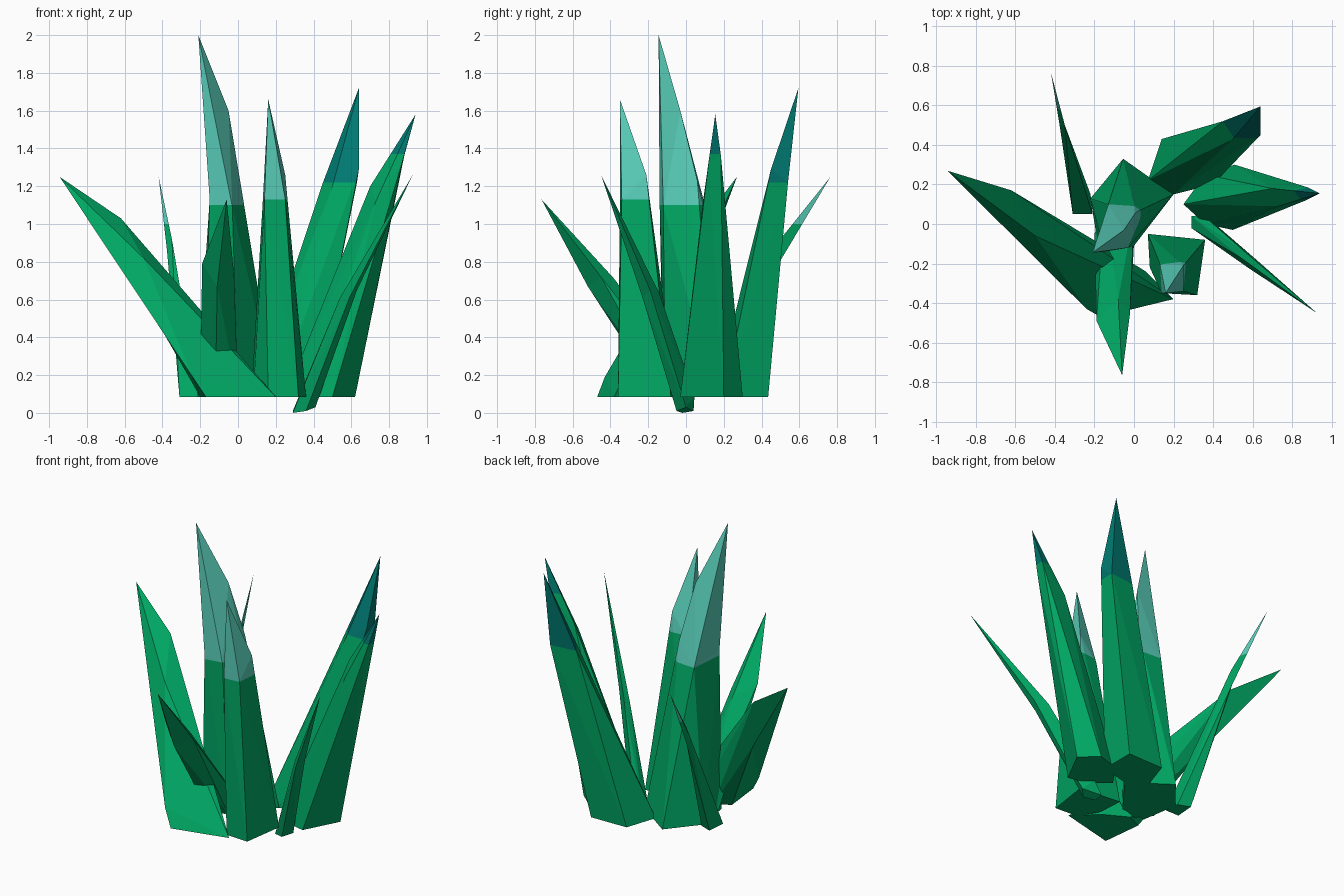
import bpy, bmesh
from mathutils import Vector

if "Cube" in bpy.data.objects:
    bpy.data.objects.remove(bpy.data.objects["Cube"])


def material(name, rgb):
    m = bpy.data.materials.new(name)
    m.diffuse_color = (*rgb, 1)
    m.use_nodes = True
    m.node_tree.nodes["Principled BSDF"].inputs["Base Color"].default_value = m.diffuse_color
    return m


GREEN = material("emerald green", (0.0, 0.381, 0.125))
PALE = material("pale aqua", (0.1, 0.617, 0.485))
TEAL = material("deep teal", (0.0, 0.195, 0.166))
FLOOR = 0.085  # height where the big crystals are cut flat


def hull(bm, points):
    verts = [bm.verts.new(p) for p in points]
    out = bmesh.ops.convex_hull(bm, input=verts)
    junk = {g for k in ("geom_interior", "geom_unused") for g in out[k]
            if isinstance(g, bmesh.types.BMVert)}
    bmesh.ops.delete(bm, geom=list(junk), context='VERTS')


def crystal(name, base, shoulder, tip, tip_mat=None, split=0, waist=()):
    """Tapered shaft from base to shoulder ring, then a pointed head."""
    bm = bmesh.new()
    base = [Vector(p) if len(p) == 3 else Vector((*p, FLOOR)) for p in base]
    hull(bm, base + [Vector(p) for p in (*waist, *shoulder)])
    hull(bm, [Vector(p) for p in shoulder] + [Vector(tip)])
    # coloured tip above the split height
    if tip_mat:
        bmesh.ops.bisect_plane(bm, geom=bm.verts[:] + bm.edges[:] + bm.faces[:],
                               plane_co=(0, 0, split), plane_no=(0, 0, 1))
        for f in bm.faces:
            f.material_index = int(f.calc_center_median().z > split)
    me = bpy.data.meshes.new(name)
    bm.to_mesh(me)
    bm.free()
    me.materials.append(GREEN)
    if tip_mat:
        me.materials.append(tip_mat)
    bpy.context.collection.objects.link(bpy.data.objects.new(name, me))


# tall centre crystal
crystal("centre_crystal",
        [(-.055, .33), (.2, .15), (.0, -.11), (-.18, -.12), (-.22, .13)],
        [(-.15, -.14, 1.13), (-.13, .1, 1.1), (.01, .06, 1.23),
         (-.05, -.03, 1.6), (-.03, -.12, 1.09)],
        (-.21, -.145, 2.0), PALE, 1.1)

# upright crystal at the front
crystal("front_upright_crystal",
        [(.07, -.05), (.36, -.08), (.32, -.36), (.16, -.35), (.08, -.22)],
        [(.25, -.21, 1.26), (.13, -.2, 1.1), (.14, -.35, 1.12), (.25, -.34, 1.13)],
        (.16, -.35, 1.66), PALE, 1.13)

# back right crystal
crystal("back_right_crystal",
        [(.07, .22), (.14, .43), (.4, .435), (.4, .2), (.2, .15)],
        [(.64, .45, 1.29), (.63, .54, 1.22), (.45, .52, 1.22), (.5, .43, 1.2)],
        (.64, .595, 1.72), TEAL, 1.22)

# right crystal
crystal("right_crystal",
        [(.25, .1), (.36, 0), (.5, -.03), (.62, .2), (.51, .3), (.36, .25)],
        [(.7, .18, 1.2), (.88, .185, 1.36), (.87, .12, 1.33), (.73, .09, 1.12)],
        (.94, .155, 1.58), TEAL, 1.37, waist=[(.68, .18, .67)])

# thin leaning crystal that reaches the ground
crystal("thin_right_crystal",
        [(.29, -.02, 0), (.29, .04, .01), (.35, .045, .09), (.41, .0, .03), (.36, -.05, .01)],
        [(.54, -.17, .61), (.56, -.14, .63), (.63, -.19, .65), (.59, -.23, .61)],
        (.925, -.45, 1.26))

# wide left crystal
crystal("wide_left_crystal",
        [(-.17, -.47), (.2, -.38), (.06, -.24), (-.1, -.15), (-.2, -.2)],
        [(-.62, .17, 1.03), (-.24, -.43, .19), (-.53, .05, .66), (-.5, -.06, .82)],
        (-.945, .27, 1.25))

# thin back left crystal
crystal("thin_back_crystal",
        [(-.31, .05), (-.21, .05), (-.22, .15), (-.3, .18)],
        [(-.375, .49, .85), (-.35, .5, .92), (-.35, .49, .79)],
        (-.42, .765, 1.25), PALE, 1.0)

# short crystal leaning forward
crystal("front_leaning_crystal",
        [(-.2, -.05), (-.12, -.14), (0, -.1), (0, .05), (-.15, .08)],
        [(-.19, -.49, .79), (-.11, -.52, .67), (-.02, -.45, .72), (-.08, -.38, .71)],
        (-.06, -.765, 1.13))
